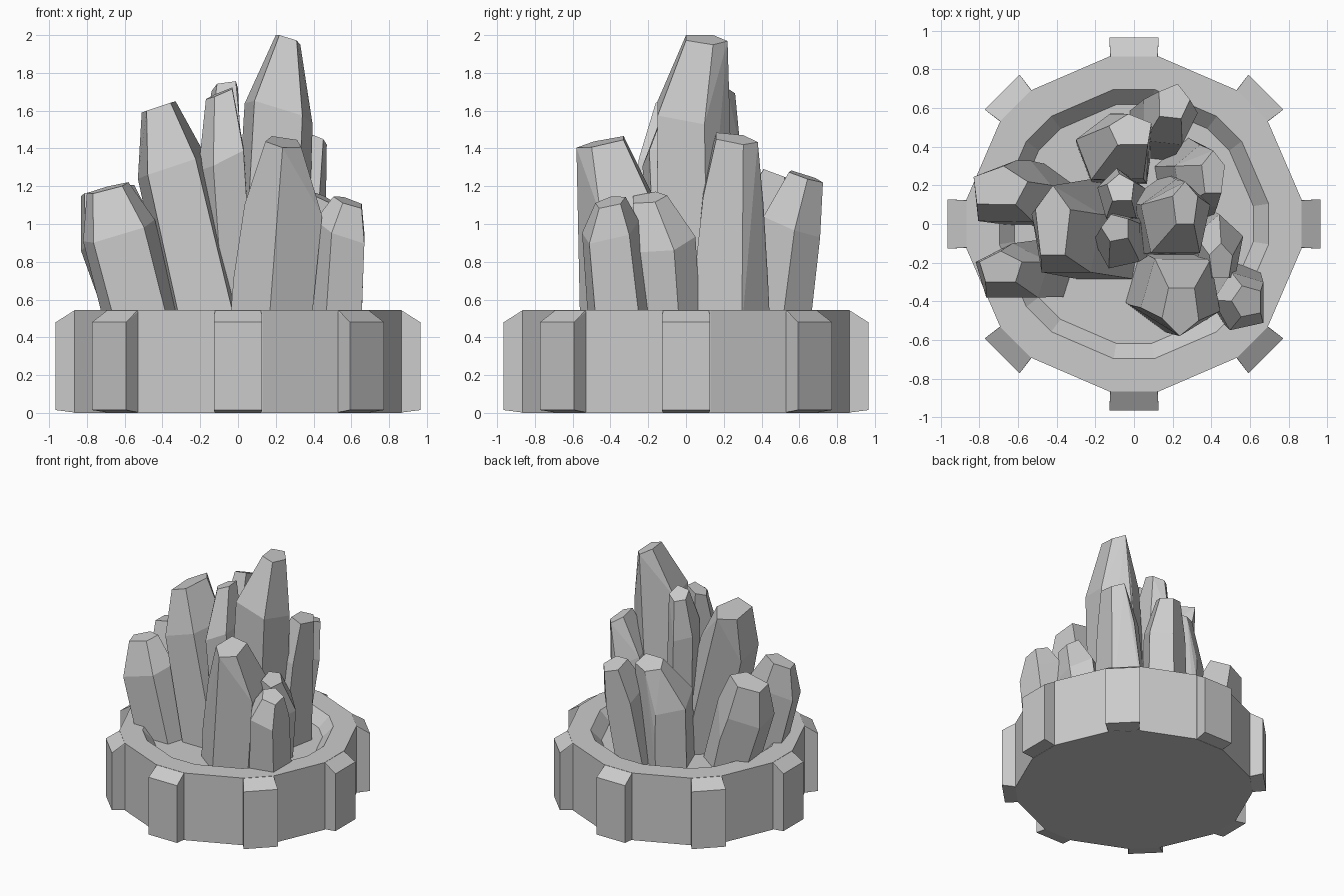
import bpy, bmesh
from math import sin, cos, pi, hypot

if "Cube" in bpy.data.objects:
    bpy.data.objects.remove(bpy.data.objects["Cube"])


def finish(name, bm):
    bmesh.ops.recalc_face_normals(bm, faces=bm.faces[:])
    me = bpy.data.meshes.new(name)
    bm.to_mesh(me)
    bm.free()
    ob = bpy.data.objects.new(name, me)
    bpy.context.collection.objects.link(ob)
    return ob


def plan(scale, z):
    """Sixteen-sided outline: eight short sides for lugs, eight long ones."""
    pts = []
    for k in range(8):
        a = k * pi / 4
        h = 0.13 if k % 2 == 0 else 0.113
        for s in (-h, h):
            pts.append(((0.866 * cos(a) - s * sin(a)) * scale,
                        (0.866 * sin(a) + s * cos(a)) * scale, z))
    return pts


# Round dish with a sloped inner wall and a sunken floor
bm = bmesh.new()
rings = [[bm.verts.new(p) for p in plan(s, z)]
         for s, z in ((1, 0), (1, 0.545), (0.805, 0.545), (0.713, 0.46))]
for lo, hi in zip(rings, rings[1:]):
    for i in range(16):
        j = (i + 1) % 16
        bm.faces.new((lo[i], lo[j], hi[j], hi[i]))
bm.faces.new(rings[0])
bm.faces.new(rings[-1])
finish("dish", bm)

# Eight lugs around the rim, chamfered at the top
for k in range(8):
    bm = bmesh.new()
    a = k * pi / 4
    hin = 0.122 if k % 2 == 0 else 0.113
    for r, h, z in ((0.85, hin, 0.002), (0.85, hin, 0.543), (0.866, hin, 0.002),
                    (0.866, hin, 0.543), (0.965, 0.128, 0.015), (0.965, 0.128, 0.48)):
        for s in (-h, h):
            bm.verts.new((r * cos(a) - s * sin(a), r * sin(a) + s * cos(a), z))
    bmesh.ops.convex_hull(bm, input=bm.verts[:])
    bmesh.ops.dissolve_limit(bm, angle_limit=0.02, verts=bm.verts[:], edges=bm.edges[:])
    finish(f"rim_lug_{k + 1}", bm)


def section(phase, sides=5):
    """Blocky polygon stretched to fill the square from -1 to 1."""
    pts = []
    for i in range(sides):
        c, s = cos(phase + i * 2 * pi / sides), sin(phase + i * 2 * pi / sides)
        k = max(abs(c), abs(s)) ** -0.8
        pts.append((c * k, s * k))
    lo = [min(p[i] for p in pts) for i in (0, 1)]
    hi = [max(p[i] for p in pts) for i in (0, 1)]
    return [tuple(2 * (p[i] - lo[i]) / (hi[i] - lo[i]) - 1 for i in (0, 1)) for p in pts]


def crystal(name, base, shoulder, half, tip, tip_half, phase, foot=1.0):
    """Blocky shaft rising to a shoulder, then closing to a slanted tip."""
    bm = bmesh.new()
    d = hypot(tip[0], tip[1])
    low, sz = 0.72, shoulder[2]
    t = (low - 0.44) / (sz - 0.44)
    mid = [b + (s - b) * t for b, s in zip(base, shoulder)]
    hx, hy = half
    levels = ((*base, 0.44, hx * foot, hy * foot, 0),
              (*mid, low, hx * (foot + 1.1) / 2, hy * (foot + 1.1) / 2, 0),
              (*shoulder, hx, hy, 0.12), (*tip, *tip_half, 0.06))
    for x, y, z, rx, ry, drop in levels:
        for c, s in section(phase):
            out = (c * tip[0] + s * tip[1]) / d
            bm.verts.new((x + rx * c, y + ry * s, z - drop * (0.5 + 0.5 * out)))
    bmesh.ops.convex_hull(bm, input=bm.verts[:])
    bmesh.ops.delete(bm, geom=[v for v in bm.verts if not v.link_faces], context='VERTS')
    bmesh.ops.dissolve_limit(bm, angle_limit=0.09, verts=bm.verts[:], edges=bm.edges[:])
    for v in bm.verts:
        v.co.z = min(v.co.z, 2.0)
    finish(name, bm)


# Crystal cluster: base, shoulder, half widths, tip, tip half widths, turn of section, foot size
crystal("tallest_crystal", (0.16, 0.05), (0.215, 0.04, 1.65), (0.18, 0.19), (0.265, 0.11, 2.01), (0.065, 0.11), 0.31, 1.1)
crystal("front_crystal", (0.17, -0.35), (0.24, -0.38, 1.15), (0.205, 0.2), (0.24, -0.455, 1.46), (0.095, 0.125), 0.9, 1.05)
crystal("front_right_crystal", (0.51, -0.35), (0.54, -0.4, 1.03), (0.13, 0.15), (0.58, -0.4, 1.15), (0.075, 0.08), 0.6, 1.1)
crystal("right_crystal", (0.39, -0.08), (0.44, -0.11, 0.97), (0.125, 0.16), (0.45, -0.19, 1.17), (0.06, 0.09), 0.3)
crystal("back_right_crystal", (0.28, 0.23), (0.34, 0.25, 1.2), (0.13, 0.16), (0.41, 0.27, 1.48), (0.06, 0.11), 0.31, 1.35)
crystal("back_crystal", (0.13, 0.49), (0.19, 0.56, 1.05), (0.14, 0.15), (0.21, 0.635, 1.28), (0.08, 0.09), 0.1, 1.1)
crystal("back_left_crystal", (-0.1, 0.38), (-0.11, 0.4, 1.02), (0.19, 0.17), (-0.02, 0.49, 1.29), (0.11, 0.08), 0.4, 1.05)
crystal("left_back_crystal", (-0.48, 0.15), (-0.63, 0.17, 0.98), (0.2, 0.16), (-0.69, 0.2, 1.21), (0.14, 0.1), 0.2, 1.0)
crystal("left_front_crystal", (-0.5, -0.23), (-0.63, -0.24, 1.02), (0.19, 0.14), (-0.69, -0.22, 1.22), (0.11, 0.08), 0.31, 1.05)
crystal("left_tall_crystal", (-0.15, -0.02), (-0.35, -0.02, 1.36), (0.18, 0.23), (-0.42, 0.02, 1.65), (0.09, 0.18), 0.31, 1.15)
crystal("centre_back_crystal", (-0.05, 0.13), (-0.08, 0.16, 1.5), (0.11, 0.13), (-0.07, 0.19, 1.75), (0.07, 0.07), 0.4)
crystal("centre_front_crystal", (-0.03, -0.05), (-0.09, -0.09, 1.4), (0.12, 0.14), (-0.1, -0.02, 1.72), (0.07, 0.07), 0.6)
